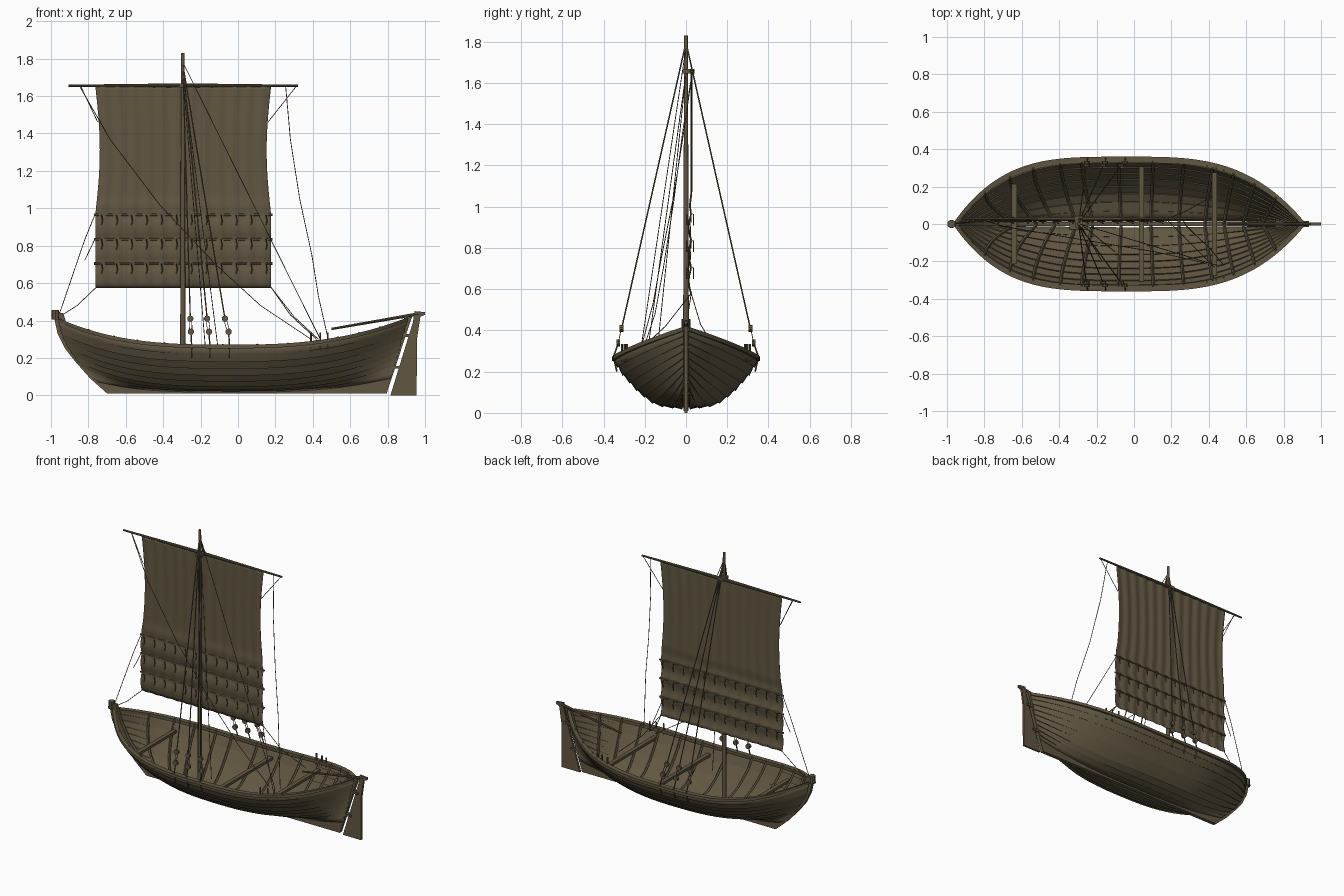
import bpy, bmesh, math
from mathutils import Vector, Matrix

if "Cube" in bpy.data.objects:
    bpy.data.objects.remove(bpy.data.objects["Cube"])

wood = bpy.data.materials.new("weathered brown")
wood.diffuse_color = (0.12, 0.095, 0.055, 1)
wood.use_nodes = True
wood.node_tree.nodes["Principled BSDF"].inputs["Base Color"].default_value = wood.diffuse_color


def make(name, bm, thick=0, mirror=False):
    me = bpy.data.meshes.new(name)
    bmesh.ops.recalc_face_normals(bm, faces=bm.faces)
    bm.to_mesh(me)
    bm.free()
    ob = bpy.data.objects.new(name, me)
    bpy.context.collection.objects.link(ob)
    me.materials.append(wood)
    if thick:
        m = ob.modifiers.new("thickness", 'SOLIDIFY')
        m.thickness, m.offset = thick, 0
    if mirror:
        m = ob.modifiers.new("mirror", 'MIRROR')
        m.use_axis = (False, True, False)
        m.use_mirror_merge = False
    bpy.ops.object.select_all(action='DESELECT')
    ob.select_set(True)
    bpy.context.view_layer.objects.active = ob
    bpy.ops.object.shade_smooth_by_angle(angle=math.radians(35))
    return ob


def tube(bm, pts, r0, r1=None, n=6):
    r1 = r0 if r1 is None else r1
    k = len(pts) - 1
    for i in range(k):
        a, b = Vector(pts[i]), Vector(pts[i + 1])
        d = b - a
        m = Matrix.Translation((a + b) / 2) @ d.to_track_quat('Z', 'Y').to_matrix().to_4x4()
        bmesh.ops.create_cone(bm, cap_ends=True, segments=n, radius1=r0 + (r1 - r0) * i / k,
                              radius2=r0 + (r1 - r0) * (i + 1) / k, depth=d.length, matrix=m)


def box(bm, c, size):
    bmesh.ops.create_cube(bm, size=1, matrix=Matrix.Translation(c) @ Matrix.Diagonal((*size, 1)))


def plate(name, outline, width):
    bm = bmesh.new()
    f = bm.faces.new([bm.verts.new((x, -width / 2, z)) for x, z in outline])
    g = bmesh.ops.extrude_face_region(bm, geom=[f])['geom']
    bmesh.ops.translate(bm, vec=(0, width, 0), verts=[v for v in g if isinstance(v, bmesh.types.BMVert)])
    return make(name, bm)


def loft(bm, rows, closed=False):
    vs = [[bm.verts.new(p) for p in r] for r in rows]
    n = len(vs[0])
    for a, b in zip(vs, vs[1:]):
        for j in range(n if closed else n - 1):
            k = (j + 1) % n
            bm.faces.new((a[j], a[k], b[k], b[j]))
    if closed:
        bm.faces.new(vs[0])
        bm.faces.new(vs[-1])


def lerp_table(tab, t):
    for a, b in zip(tab, tab[1:]):
        if t <= b[0]:
            f = (t - a[0]) / (b[0] - a[0])
            return [p + (q - p) * f for p, q in zip(a[1:], b[1:])]
    return list(tab[-1][1:])


MID = [(0, .012, .028), (.2, .1, .036), (.32, .15, .052), (.525, .22, .105),
       (.786, .297, .19), (.91, .325, .235), (1, .342, .265)]
STEM = [(0, -.745), (.32, -.85), (.53, -.90), (.76, -.94), (1, -.957)]


def hull(v, t):
    """Point on the hull side: v runs bow -1 to stern 1, t keel 0 to sheer 1."""
    s = abs(v)
    y, z = lerp_table(MID, t)
    if v < 0:
        xe, ze, p, q = lerp_table(STEM, t)[0], .07 + .335 * t, 3.8, 3
    else:
        xe, ze, p, q = .815 + .09 * t, .09 + .32 * t, 3.2, 2.5
    p = 1.8 + (p - 1.8) * t
    return Vector((-.02 + (xe + .02) * s, .006 + y * (1 - s ** p), z + (ze - z) * s ** q))


# clinker planking
N = 9
stations = [math.sin(math.pi / 2 * (i / 24 - 1)) for i in range(49)]
rows = []
for v in stations:
    row = []
    for k in range(N):
        a, b = hull(v, k / N), hull(v, (k + 1) / N)
        d = b - a
        n = Vector((0, d.z, -d.y)).normalized() * .007
        row += [a + n, b]
    rows.append(row)
bm = bmesh.new()
loft(bm, rows)
make("hull_planking", bm, .009, True)

# gunwale rail
bm = bmesh.new()
rows = []
for v in stations:
    p = hull(v, 1)
    o, i = p.y + .012, max(p.y - .022, .001)
    rows.append([(p.x, i, p.z - .014), (p.x, o, p.z - .014), (p.x, o, p.z + .006), (p.x, i, p.z + .006)])
loft(bm, rows, True)
make("gunwale_rail", bm, 0, True)

# keel, stem and sternpost in one backbone
plate("keel_and_posts", [(-.985, .44), (-.98, .40), (-.965, .33), (-.925, .25), (-.87, .18), (-.79, .09),
                         (-.70, .01), (.795, .01), (.93, .42), (.89, .42), (.80, .13), (.7, .075),
                         (.4, .036), (-.4, .036), (-.66, .07), (-.76, .13), (-.84, .22), (-.90, .33),
                         (-.935, .44)], .024)
bm = bmesh.new()
tube(bm, [(-.976, 0, .405), (-.976, 0, .455)], .023, .021, 10)
make("stem_head", bm)

# rudder, hinges and tiller
plate("rudder", [(.815, 0), (.955, 0), (.957, .3), (.975, .42), (1, .43), (1, .445), (.945, .45), (.935, .39)], .014)
bm = bmesh.new()
for x, z in ((.852, .15), (.905, .32)):
    box(bm, (x, 0, z), (.06, .03, .014))
make("rudder_hinges", bm)
bm = bmesh.new()
tube(bm, [(.5, 0, .355), (.97, 0, .436)], .006, .009, 8)
make("tiller", bm)

# ribs and thwarts
bm = bmesh.new()
for x in (-.75, -.62, -.5, -.36, -.25, -.06, .12, .28, .43, .54, .65, .76):
    pts = [hull(x / .9, t / 10) for t in range(11)]
    tube(bm, [(p.x, max(p.y - .01, 0), p.z + .006) for p in pts], .008, n=4)
make("ribs", bm, 0, True)
bm = bmesh.new()
for x, z in ((-.64, .25), (.04, .21), (.43, .24)):
    p = hull(x / .9, .82)
    box(bm, (x, 0, z), (.028, 2 * p.y - .004, .018))
box(bm, (-.295, 0, .045), (.1, .06, .035))
make("thwarts_and_mast_step", bm)

# mast and yard
bm = bmesh.new()
tube(bm, [(-.295, 0, .04), (-.295, 0, 1.0), (-.295, 0, 1.83)], .015, .009, 12)
make("mast", bm)
bm = bmesh.new()
tube(bm, [(-.905, .028, 1.655), (-.295, .028, 1.657)], .006, .011, 10)
tube(bm, [(-.295, .028, 1.657), (.32, .028, 1.655)], .011, .006, 10)
box(bm, (-.295, .012, 1.657), (.04, .06, .02))
make("yard", bm)

# sail with seams, puckered between the reef bands
bm = bmesh.new()
rows = []
for j in range(55):
    z = 1.655 - 1.08 * j / 54
    h = .47 - .024 * math.sin(math.pi * min((1.655 - z) / .69, 1))
    pull = 1 - min(max((z - .965) / .1, 0), 1)
    dy = -.013 * abs(math.sin(math.pi * (z - .705) / .13)) * pull
    rows.append([(-.293 + h * (i / 48 - 1), .026 + dy + .003 * math.cos(i * math.pi / 4), z) for i in range(97)])
loft(bm, rows)
make("sail", bm, .003)

# reef bands and ties
bm = bmesh.new()
for z in (.965, .835, .705):
    tube(bm, [(-.77, .025, z), (.185, .025, z)], .007)
    for i in range(12):
        x = -.73 + i * .08
        for y in (.004, .036):
            tube(bm, [(x, y, z), (x + .006, y, z - .03), (x, y, z - .055)], .0028, n=4)
make("reef_bands", bm)

# shrouds with deadeyes
bm, eyes = bmesh.new(), bmesh.new()
for x0, x1 in ((-.255, -.252), (-.165, -.155), (-.07, -.05)):
    tube(bm, [(-.295, .006, 1.77), (x0, .312, .41)], .0035)
    for dx in (-.007, .007):
        tube(bm, [(x0 + dx, .314, .41), (x1 + dx, .328, .34)], .002, n=4)
    tube(bm, [(x1, .328, .34), (x1 + .004, .352, .27), (x1 + .004, .335, .2)], .004)
    for x, y, z in ((x0, .313, .41), (x1, .328, .34)):
        tube(eyes, [(x, y - .009, z), (x, y + .009, z)], .017, n=10)
make("shrouds", bm, 0, True)
make("deadeyes", eyes, 0, True)

# running ropes
bm = bmesh.new()
ropes = [
    # braces
    [(-.845, .03, 1.65), (-.685, -.015, 1.37), (-.42, -.06, 1.02), (-.12, -.11, .70), (.12, -.15, .48), (.39, -.21, .3)],
    [(.255, .03, 1.65), (.28, -.01, 1.37), (.33, -.06, 1.05), (.395, -.12, .75), (.43, -.16, .53), (.48, -.22, .31)],
    # halyards and backstay
    [(-.29, 0, 1.77), (.44, -.22, .3)],
    [(-.29, 0, 1.65), (-.17, -.2, .2)],
    [(-.285, 0, 1.65), (-.1, -.15, .2)],
    # leech line, bowlines and tack
    [(.31, .028, 1.65), (.16, .026, 1.46)],
    [(-.84, .028, 1.65), (-.75, .026, 1.46)],
    [(-.765, .025, .965), (-.82, .02, .83), (-.96, 0, .42)],
    [(-.765, .025, .835), (-.82, .02, .72)],
    [(-.76, .025, .575), (-.86, .01, .48), (-.97, 0, .41)],
    # sheets
    [(.175, .025, .58), (.28, .07, .43), (.42, .15, .3)],
    [(.175, .025, .58), (.3, -.1, .42), (.43, -.23, .3)],
]
for r in ropes:
    tube(bm, r, .0022, n=5)
make("running_ropes", bm)

# belaying pins on the quarters
bm = bmesh.new()
for x in (.39, .44, .48):
    y = hull(x / .9, 1).y - .015
    tube(bm, [(x, y, .25), (x, y, .335)], .005)
make("belaying_pins", bm, 0, True)
